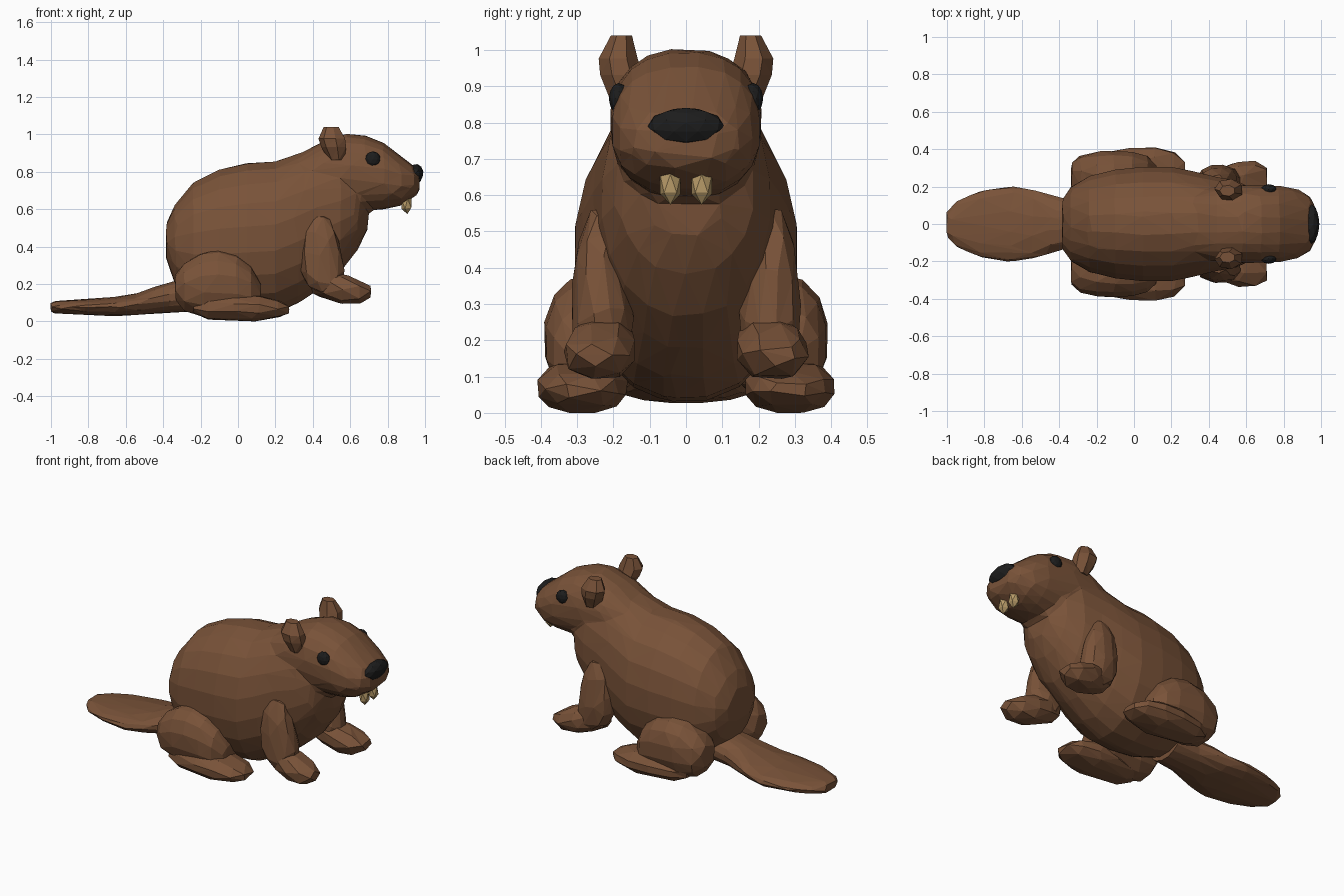
import bpy, bmesh, math
from mathutils import Vector, Matrix

if "Cube" in bpy.data.objects:
    bpy.data.objects.remove(bpy.data.objects["Cube"])


def material(name, rgb):
    m = bpy.data.materials.new(name)
    m.diffuse_color = (*rgb, 1)
    m.use_nodes = True
    m.node_tree.nodes["Principled BSDF"].inputs["Base Color"].default_value = m.diffuse_color
    return m


FUR = material("brown_fur", (0.19, 0.085, 0.04))
DARK = material("dark", (0.012, 0.012, 0.012))
TOOTH = material("tooth", (0.48, 0.33, 0.14))


def make(name, bm, mat):
    bmesh.ops.recalc_face_normals(bm, faces=bm.faces)
    me = bpy.data.meshes.new(name)
    bm.to_mesh(me)
    bm.free()
    me.materials.append(mat)
    ob = bpy.data.objects.new(name, me)
    bpy.context.collection.objects.link(ob)
    return ob


def loft(bm, rings, axis, sides=16, power=2.0):
    """rings: (x, y, z, half_a, half_b); sections lie across the X or Z axis."""
    loops = []
    for x, y, z, a, b in rings:
        ring = []
        for i in range(sides):
            t = 2 * math.pi * (i + 0.5) / sides
            c, s = math.cos(t), math.sin(t)
            u = a * math.copysign(abs(c) ** (2 / power), c)
            v = b * math.copysign(abs(s) ** (2 / power), s)
            off = (0, u, v) if axis == "X" else (u, v, 0)
            ring.append(bm.verts.new(Vector((x, y, z)) + Vector(off)))
        loops.append(ring)
    for r0, r1 in zip(loops, loops[1:]):
        for i in range(sides):
            j = (i + 1) % sides
            bm.faces.new((r0[i], r0[j], r1[j], r1[i]))
    bm.faces.new(loops[0])
    bm.faces.new(loops[-1])


def spans(rows, y=0):
    """(x, bottom, top, half width) -> loft rings along X."""
    return [(x, y, (lo + hi) / 2, w, (hi - lo) / 2) for x, lo, hi, w in rows]


def facet(ob, count, voxel=0.02, smooth=3):
    """Fuse shells, then reduce to an irregular low-poly skin."""
    bpy.context.view_layer.objects.active = ob
    m = ob.modifiers.new("fuse", "REMESH")
    m.mode = "VOXEL"
    m.voxel_size = voxel
    bpy.ops.object.modifier_apply(modifier=m.name)
    m = ob.modifiers.new("soften", "SMOOTH")
    m.factor, m.iterations = 0.5, smooth
    bpy.ops.object.modifier_apply(modifier=m.name)
    tris = sum(len(p.vertices) - 2 for p in ob.data.polygons)
    m = ob.modifiers.new("reduce", "DECIMATE")
    m.ratio = count / tris
    bpy.ops.object.modifier_apply(modifier=m.name)
    for p in ob.data.polygons:
        p.use_smooth = False


def ball(name, centre, radii, mat, subdiv=1, tilt=0):
    bm = bmesh.new()
    bmesh.ops.create_icosphere(bm, subdivisions=subdiv, radius=1)
    mx = (Matrix.Translation(centre) @ Matrix.Rotation(tilt, 4, "Y")
          @ Matrix.Diagonal((*radii, 1)))
    bmesh.ops.transform(bm, matrix=mx, verts=bm.verts)
    return make(name, bm, mat)


# body and head, fused
bm = bmesh.new()
loft(bm, spans([(-.385, .33, .52, .13), (-.34, .20, .62, .20), (-.24, .08, .745, .26),
                (-.10, .035, .815, .295), (.05, .025, .85, .31), (.2, .035, .858, .31),
                (.32, .09, .90, .285), (.44, .17, .93, .255), (.55, .26, .92, .235),
                (.64, .38, .85, .19), (.695, .49, .72, .10)]), "X", 20, 2.1)
loft(bm, spans([(.30, .70, .88, .16), (.44, .64, .955, .2), (.58, .60, 1.005, .21),
                (.68, .592, .995, .21), (.78, .595, .955, .207), (.87, .615, .885, .19),
                (.94, .66, .83, .15), (.972, .69, .79, .10)]), "X", 20, 2.3)
facet(make("body_and_head", bm, FUR), 560, 0.022, 4)

# flat paddle tail
bm = bmesh.new()
loft(bm, spans([(-1.005, .045, .105, .06), (-.95, .038, .11, .125), (-.82, .032, .12, .18),
                (-.66, .025, .13, .205), (-.54, .03, .15, .185), (-.46, .04, .18, .165),
                (-.36, .045, .21, .135), (-.22, .05, .25, .13)]), "X", 16, 2.1)
facet(make("tail", bm, FUR), 170, 0.014, 2)

for s, side in ((-1, "right"), (1, "left")):
    # haunch
    bm = bmesh.new()
    loft(bm, spans([(-.338, .12, .25, .07), (-.29, .05, .31, .115), (-.20, .025, .37, .135),
                    (-.11, .02, .385, .14), (-.01, .02, .365, .135), (.07, .03, .30, .115),
                    (.125, .06, .20, .06)], s * .255), "X", 14, 2.2)
    facet(make(side + "_haunch", bm, FUR), 130)

    # hind foot
    bm = bmesh.new()
    loft(bm, spans([(-.24, .04, .10, .06), (-.16, .005, .13, .10), (-.02, -.002, .145, .125),
                    (.11, -.002, .14, .128), (.21, .015, .115, .105), (.275, .04, .085, .055)],
                   s * .287), "X", 12, 2.2)
    facet(make(side + "_hind_foot", bm, FUR), 80, 0.015, 2)

    # foreleg
    bm = bmesh.new()
    loft(bm, [(.44, s * .235, .56, .05, .03), (.44, s * .24, .47, .09, .06),
              (.445, s * .235, .36, .115, .08), (.455, s * .23, .26, .12, .09),
              (.465, s * .23, .19, .10, .085), (.475, s * .23, .145, .06, .06)],
         "Z", 12, 2.1)
    facet(make(side + "_foreleg", bm, FUR), 80)

    # front paw
    bm = bmesh.new()
    rows = [(.39, .15, .24, .05), (.47, .115, .27, .085), (.56, .088, .255, .10),
            (.65, .092, .22, .092), (.712, .13, .185, .05)]
    rings = [(x, y + s * (x - .5) * .12, z, a, b) for x, y, z, a, b in spans(rows, s * .228)]
    loft(bm, rings, "X", 12, 2.2)
    facet(make(side + "_front_paw", bm, FUR), 60, 0.015, 2)

    # ear
    bm = bmesh.new()
    loft(bm, [(.53, s * .15, .86, .045, .06), (.515, s * .178, .93, .07, .06),
              (.505, s * .187, .975, .075, .055), (.50, s * .178, 1.038, .042, .03)],
         "Z", 7)
    bmesh.ops.triangulate(bm, faces=bm.faces)
    make(side + "_ear", bm, FUR)

    # eye and tooth
    ball(side + "_eye", (.72, s * .185, .865), (.042, .028, .043), DARK, 2)
    ball(side + "_tooth", (.90, s * .043, .628), (.033, .033, .056), TOOTH, 1, -0.1)

# nose
ball("nose", (.945, 0, .785), (.046, .108, .056), DARK, 2, 0.25)

# rest the lowest point on the ground
bpy.context.view_layer.update()
low = min(v.co.z for o in bpy.data.objects for v in o.data.vertices)
for o in bpy.data.objects:
    o.data.transform(Matrix.Translation((0, 0, -low)))
